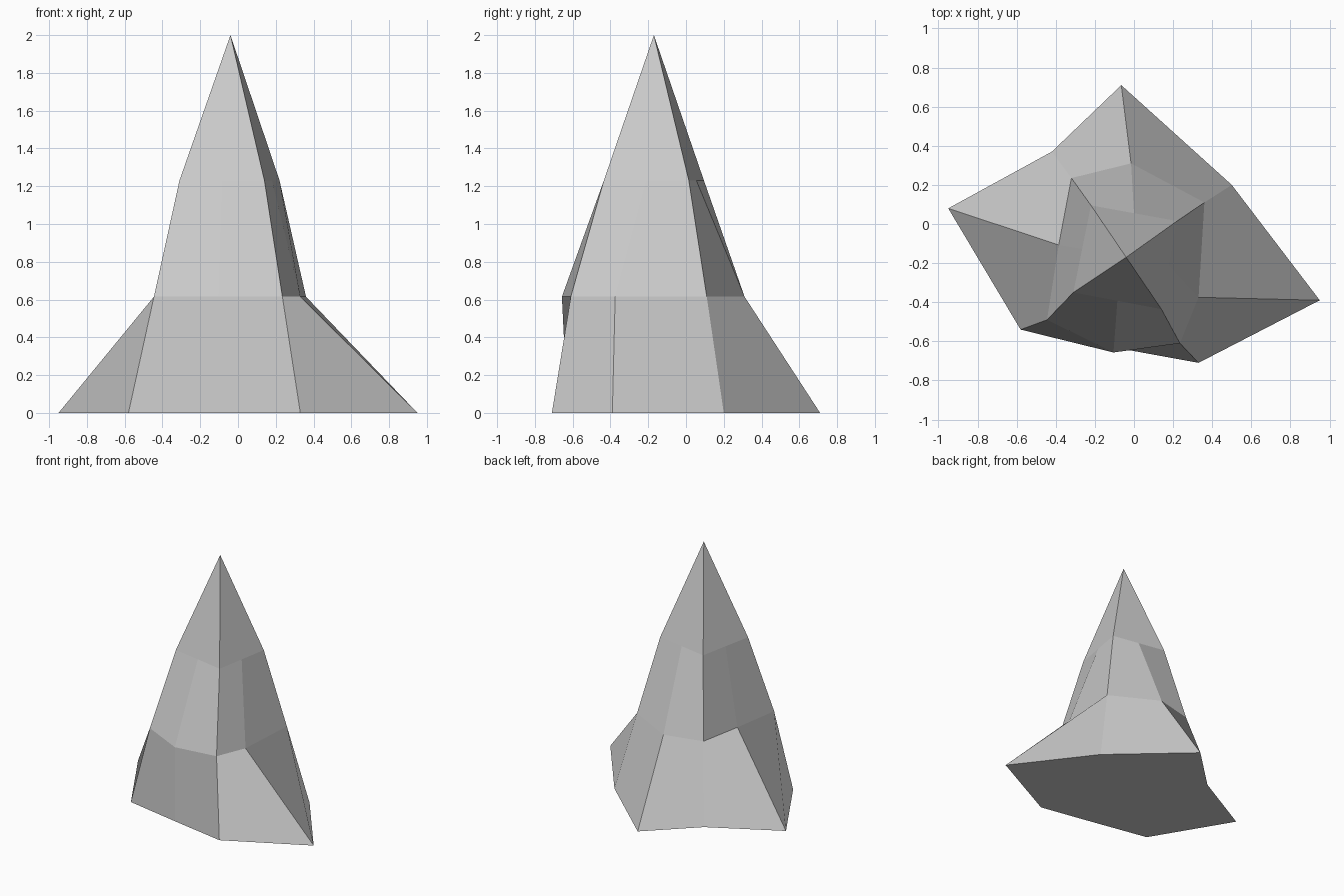
import bpy
import bmesh
from mathutils import Vector

cube = bpy.data.objects.get("Cube")
if cube:
    bpy.data.objects.remove(cube, do_unlink=True)

# Stone colour
stone = bpy.data.materials.new("grey_stone")
stone.use_nodes = True
colour = (0.6, 0.6, 0.6, 1)
stone.diffuse_color = colour
bsdf = next(n for n in stone.node_tree.nodes if n.type == 'BSDF_PRINCIPLED')
bsdf.inputs["Base Color"].default_value = colour


def with_midpoints(corners):
    """Split each side of a polygon in half."""
    points = [Vector(c) for c in corners]
    ring = []
    for i, p in enumerate(points):
        ring += [p, (p + points[(i + 1) % len(points)]) / 2]
    return ring


# Cross-sections, counter-clockwise from the front left-hand corner
foot = [(-0.58, -0.54), (-0.125, -0.627), (0.33, -0.71), (0.95, -0.39),
        (0.5, 0.2), (-0.065, 0.71), (-0.42, 0.37), (-0.95, 0.08)]
shoulder = [(-0.445, -0.49), (-0.105, -0.657), (0.235, -0.61), (0.33, -0.375),
            (0.36, 0.11), (-0.015, 0.31), (-0.32, 0.235), (-0.385, -0.107)]
neck = with_midpoints([(-0.31, -0.35), (0.14, -0.435), (0.22, 0.015), (-0.22, 0.095)])
sections = [(foot, 0), (shoulder, 0.615), (neck, 1.23)]

# Rock spire: stacked rings drawn up to a point
bm = bmesh.new()
rings = [[bm.verts.new((x, y, z)) for x, y in ring] for ring, z in sections]
peak = bm.verts.new((-0.04, -0.17, 2))
count = len(foot)
bm.faces.new(reversed(rings[0]))
for i in range(count):
    j = (i + 1) % count
    for low, high in zip(rings, rings[1:]):
        bm.faces.new((low[i], low[j], high[j], high[i]))
    bm.faces.new((rings[-1][i], rings[-1][j], peak))

mesh = bpy.data.meshes.new("rock_spire")
bm.to_mesh(mesh)
bm.free()
mesh.materials.append(stone)
spire = bpy.data.objects.new("rock_spire", mesh)
bpy.context.collection.objects.link(spire)
